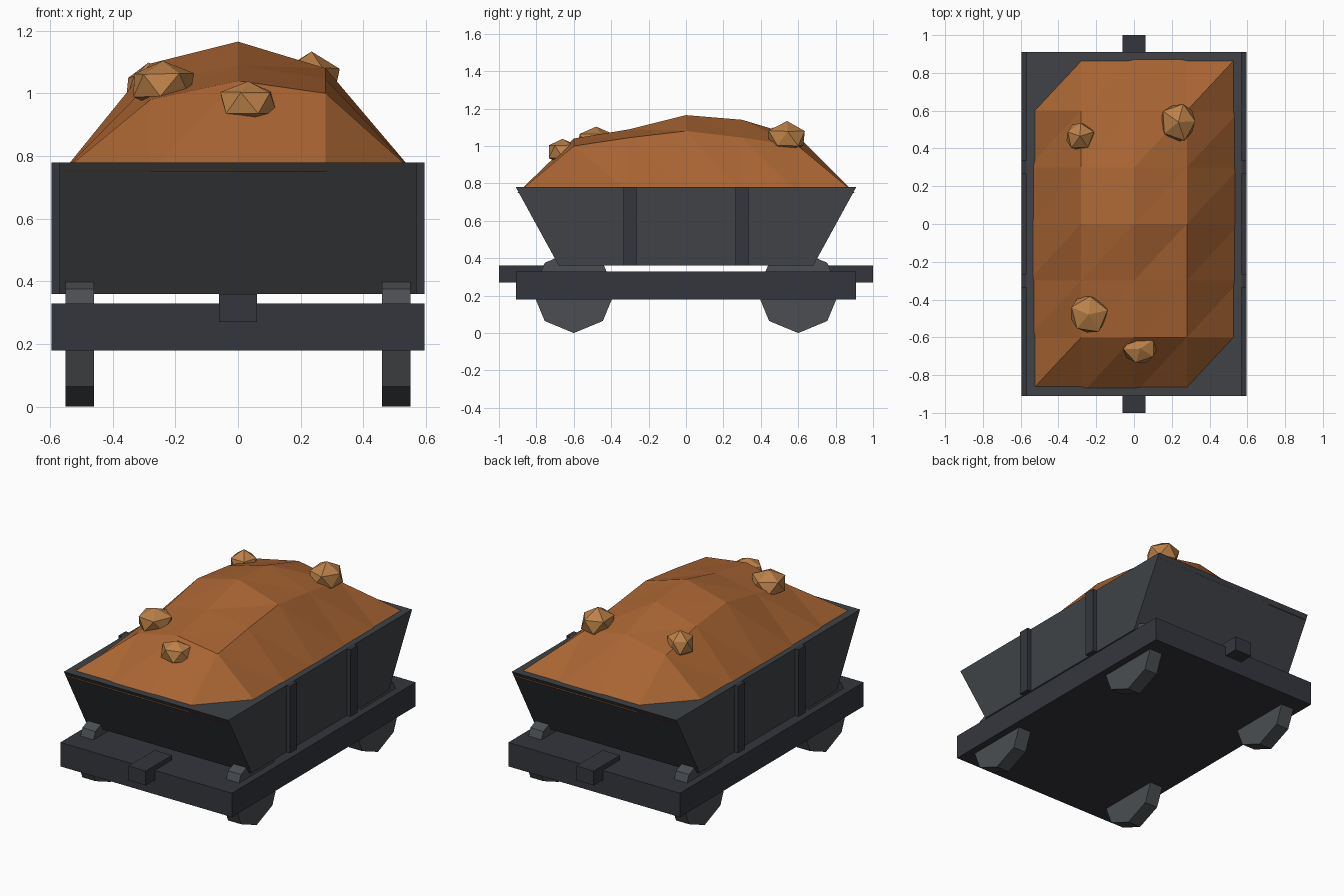
import bpy, bmesh, math, random
from mathutils import Vector

if "Cube" in bpy.data.objects:
    bpy.data.objects.remove(bpy.data.objects["Cube"])

random.seed(4)


def material(name, rgb):
    m = bpy.data.materials.new(name)
    m.diffuse_color = (*rgb, 1)
    m.use_nodes = True
    m.node_tree.nodes["Principled BSDF"].inputs["Base Color"].default_value = m.diffuse_color
    return m


BODY = material("dark_iron", (0.05, 0.055, 0.062))
FRAME = material("blue_iron", (0.035, 0.037, 0.048))
WHEEL = material("worn_steel", (0.07, 0.076, 0.082))
ORE = material("ore", (0.40, 0.13, 0.033))
ROCK = material("ore_rock", (0.50, 0.22, 0.065))


def finish(name, bm, mat):
    me = bpy.data.meshes.new(name)
    bmesh.ops.recalc_face_normals(bm, faces=bm.faces)
    bm.to_mesh(me)
    bm.free()
    me.materials.append(mat)
    ob = bpy.data.objects.new(name, me)
    bpy.context.collection.objects.link(ob)
    return ob


def prism(name, profile, x0, x1, mat):
    """Extrude a (y, z) profile along x."""
    bm = bmesh.new()
    f = bm.faces.new([bm.verts.new((x0, y, z)) for y, z in profile])
    ext = bmesh.ops.extrude_face_region(bm, geom=[f])["geom"]
    new = [v for v in ext if isinstance(v, bmesh.types.BMVert)]
    bmesh.ops.translate(bm, verts=new, vec=(x1 - x0, 0, 0))
    return finish(name, bm, mat)


def box(name, x, y, z, mat):
    return prism(name, [(y[0], z[0]), (y[1], z[0]), (y[1], z[1]), (y[0], z[1])], *x, mat)


# Chassis and tapered tub
box("chassis", (-0.595, 0.595), (-0.91, 0.91), (0.18, 0.33), FRAME)
prism("tub", [(-0.68, 0.36), (0.68, 0.36), (0.91, 0.78), (-0.91, 0.78)], -0.57, 0.57, BODY)

# Couplers
for s, end in ((-1, "front"), (1, "back")):
    box(end + "_coupler", (-0.06, 0.06), sorted((s * 0.74, s)), (0.27, 0.36), FRAME)

# Ribs and octagonal wheels
R = 0.22
for sx, side in ((-1, "left"), (1, "right")):
    for sy, end in ((-1, "front"), (1, "back")):
        box(f"{end}_{side}_rib", sorted((sx * 0.56, sx * 0.595)),
            (sy * 0.3 - 0.035, sy * 0.3 + 0.035), (0.36, 0.78), FRAME)
        ring = [(sy * 0.6 + R * math.sin(i * math.pi / 4), R - R * math.cos(i * math.pi / 4))
                for i in range(8)]
        prism(f"{end}_{side}_wheel", ring, *sorted((sx * 0.46, sx * 0.55)), WHEEL)

# Ore heap: triangulated height grid, rim sunk just below the tub top
heights = [(0.98, 1.04, 1.00), (1.035, 1.09, 1.045), (1.095, 1.165, 1.08),
           (1.06, 1.14, 1.045), (0.99, 1.05, 1.00)]
bm = bmesh.new()
grid = []
for j in range(7):
    row = []
    for i in range(5):
        inner = 0 < i < 4 and 0 < j < 6
        z = heights[j - 1][i - 1] if inner else 0.75
        row.append(bm.verts.new(((i - 2) * 0.28, (j - 3) * 0.3, z)))
    grid.append(row)
for j in range(6):
    for i in range(4):
        a, b, c, d = grid[j][i], grid[j][i + 1], grid[j + 1][i + 1], grid[j + 1][i]
        bm.faces.new((a, b, c))
        bm.faces.new((a, c, d))
finish("ore_heap", bm, ORE)

# Loose rocks
rocks = [((-0.24, -0.48, 1.025), (0.112, 0.115, 0.085)),
         ((0.033, -0.66, 0.97), (0.098, 0.085, 0.075)),
         ((0.235, 0.54, 1.04), (0.106, 0.112, 0.09)),
         ((-0.285, 0.465, 1.015), (0.085, 0.085, 0.085)),
         ((0.27, -0.14, 0.96), (0.085, 0.085, 0.085))]
for n, (pos, size) in enumerate(rocks):
    bm = bmesh.new()
    bmesh.ops.create_icosphere(bm, subdivisions=1, radius=1)
    turn = random.uniform(0, 6.28)
    for v in bm.verts:
        x, y = v.co.x, v.co.y
        p = Vector((x * math.cos(turn) - y * math.sin(turn),
                    x * math.sin(turn) + y * math.cos(turn), v.co.z))
        p *= random.uniform(0.9, 1.06)
        v.co = Vector(pos) + p * Vector(size)
    finish(f"rock_{n + 1}", bm, ROCK)
